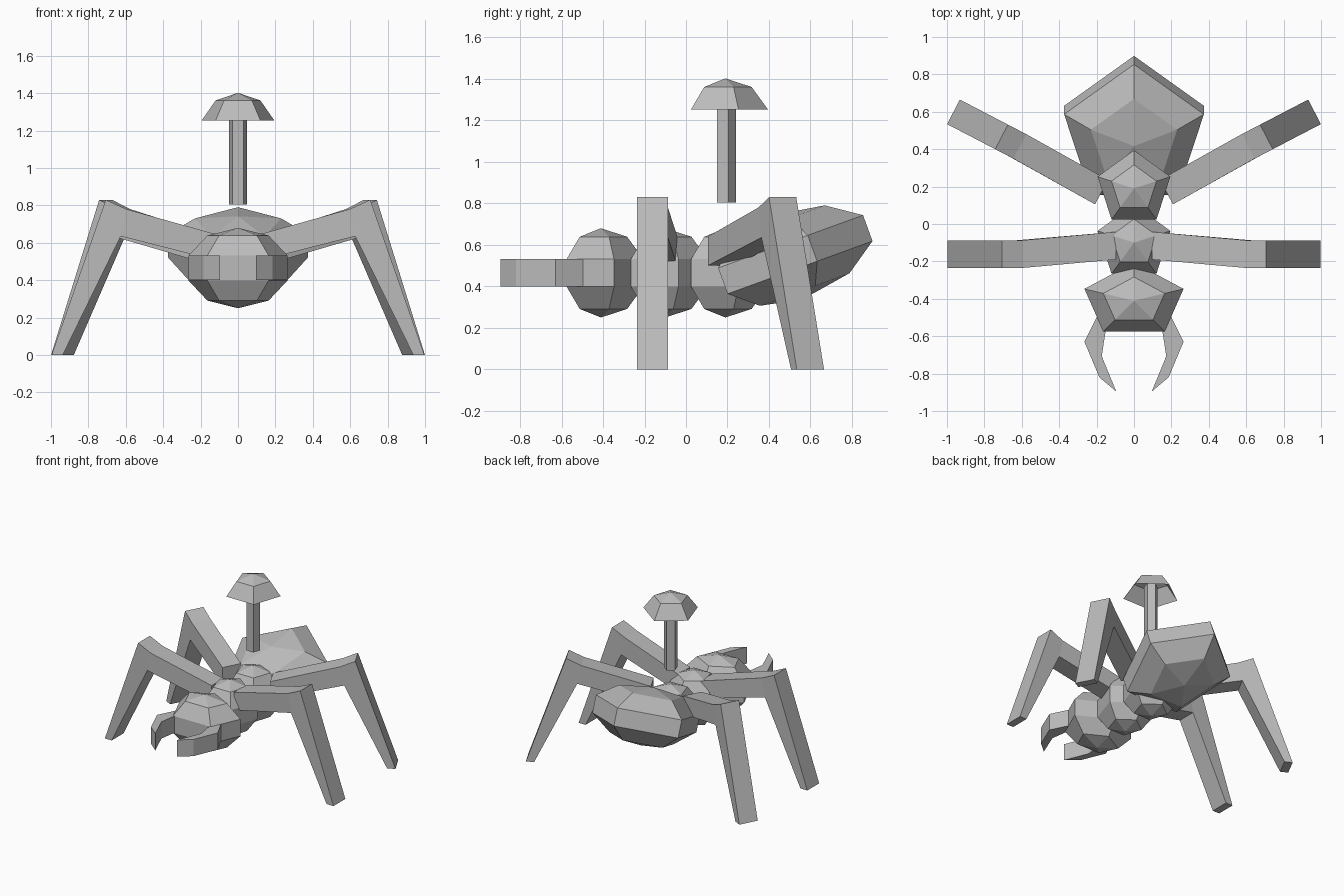
import bpy, bmesh, math
from mathutils import Matrix, Vector

if "Cube" in bpy.data.objects:
    bpy.data.objects.remove(bpy.data.objects["Cube"])

gray = bpy.data.materials.new("stone_gray")
gray.diffuse_color = (0.5, 0.5, 0.5, 1)
gray.use_nodes = True
gray.node_tree.nodes["Principled BSDF"].inputs["Base Color"].default_value = gray.diffuse_color


def finish(bm, name):
    bmesh.ops.recalc_face_normals(bm, faces=bm.faces)
    mesh = bpy.data.meshes.new(name)
    bm.to_mesh(mesh)
    bm.free()
    mesh.materials.append(gray)
    obj = bpy.data.objects.new(name, mesh)
    bpy.context.collection.objects.link(obj)
    return obj


def ball(name, centre, radii, tilt=0.0, rows=5):
    """Five-sided, five-row ball with a corner toward the back; fewer rows leave an open dome."""
    bm = bmesh.new()
    mat = (Matrix.Translation(centre) @ Matrix.Rotation(tilt, 4, 'X')
           @ Matrix.Diagonal((*radii, 1)))
    top = bm.verts.new(mat @ Vector((0, 0, 1)))
    rings = []
    for i in range(1, min(rows, 4) + 1):
        t = math.radians(36 * i)
        rings.append([bm.verts.new(mat @ Vector((
            math.sin(t) * math.cos(a), math.sin(t) * math.sin(a), math.cos(t))))
            for a in [math.radians(90 + 72 * k) for k in range(5)]])
    for k in range(5):
        n = (k + 1) % 5
        bm.faces.new((top, rings[0][k], rings[0][n]))
        for a, b in zip(rings, rings[1:]):
            bm.faces.new((a[k], b[k], b[n], a[n]))
    if rows == 5:
        bottom = bm.verts.new(mat @ Vector((0, 0, -1)))
        for k in range(5):
            bm.faces.new((bottom, rings[-1][(k + 1) % 5], rings[-1][k]))
    obj = finish(bm, name)
    if rows < 5 and obj.data.polygons[0].normal.z < 0:
        obj.data.flip_normals()
    return obj


def limb(name, sections, side):
    """Skin a chain of four-cornered sections, mirrored by side."""
    bm = bmesh.new()
    loops = [[bm.verts.new((side * x, y, z)) for x, y, z in s] for s in sections]
    for a, b in zip(loops, loops[1:]):
        for k in range(4):
            n = (k + 1) % 4
            bm.faces.new((a[k], a[n], b[n], b[k]))
    bm.faces.new(loops[0])
    bm.faces.new(loops[-1])
    finish(bm, name)


# Body segments
R = 0.215
ball("head", (0, -0.41, 0.465), (0.293, R, R))
ball("thorax", (0, -0.10, 0.465), (R, R, R))
ball("waist", (0, 0.19, 0.465), (R, R, R))
ball("abdomen", (0, 0.49, 0.54), (0.413, 0.432, R), math.radians(20))

# Floating mushroom-shaped post: open cap and five-sided stem
ball("cap", (0, 0.19, 1.187), (R, R, R), rows=2)
bm = bmesh.new()
base = [bm.verts.new((0.05 * math.cos(a), 0.19 + 0.05 * math.sin(a), 0.805))
        for a in [math.radians(90 + 72 * k) for k in range(5)]]
face = bm.faces.new(base)
ext = bmesh.ops.extrude_face_region(bm, geom=[face], use_keep_orig=True)
for v in ext["geom"]:
    if isinstance(v, bmesh.types.BMVert):
        v.co.z = 1.33
finish(bm, "stem")

# Leg profile: (top distance, top z, bottom distance, bottom z, sideways shift)
leg = [(0.0, 0.64, 0.0, 0.50, 1), (0.50, 0.78, 0.53, 0.635, 0),
       (0.61, 0.83, 0.53, 0.635, 0), (0.90, 0.0, 0.84, 0.0, 0)]


def leg_sections(origin, angle, shift):
    c, s = math.cos(angle), math.sin(angle)

    def place(d, w, z):
        return (origin[0] + d * c - w * s, origin[1] + d * s + w * c, z)
    out = []
    for td, tz, bd, bz, k in leg:
        o = k * shift
        out.append([place(td, o - 0.074, tz), place(td, o + 0.074, tz),
                    place(bd, o + 0.074, bz), place(bd, o - 0.074, bz)])
    return out


def build_leg(name, sections, side):
    # The knee underside is shared by two sections, so weld and drop the empty face
    bm = bmesh.new()
    loops = [[bm.verts.new((side * x, y, z)) for x, y, z in s] for s in sections]
    for a, b in zip(loops, loops[1:]):
        for k in range(4):
            n = (k + 1) % 4
            bm.faces.new((a[k], a[n], b[n], b[k]))
    bm.faces.new(loops[0])
    bm.faces.new(loops[-1])
    bmesh.ops.remove_doubles(bm, verts=bm.verts, dist=0.0005)
    finish(bm, name)


# Pincer outline: outer and inner edge points from base to tip
pincer = [((0.19, -0.48), (0.15, -0.56)), ((0.265, -0.63), (0.172, -0.705)),
          ((0.185, -0.82), (0.172, -0.708)), ((0.098, -0.893), (0.095, -0.895))]
pincer[2] = (pincer[2][0], (0.165, -0.725))
pincer_sections = [[(*o, 0.532), (*i, 0.532), (*i, 0.40), (*o, 0.40)] for o, i in pincer]

for side, label in ((1, "right"), (-1, "left")):
    build_leg("front_leg_" + label, leg_sections((0.097, -0.161), 0, 0.045), side)
    build_leg("rear_leg_" + label,
              leg_sections((0.167, 0.184), math.radians(27.5), -0.015), side)
    limb("pincer_" + label, pincer_sections, side)
